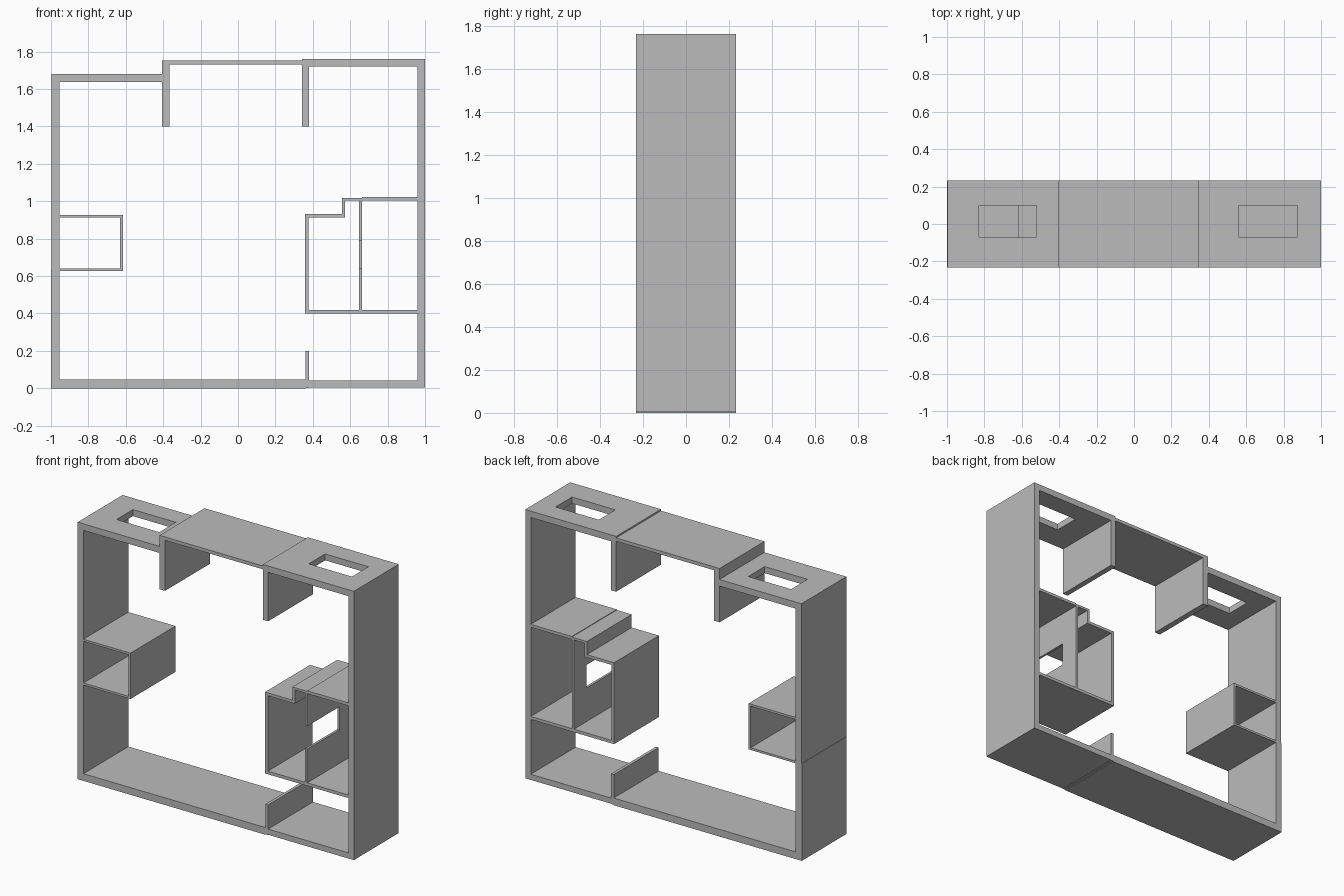
import bpy

cube = bpy.data.objects.get("Cube")
if cube:
    bpy.data.objects.remove(cube, do_unlink=True)

GREY = (0.5, 0.5, 0.5, 1.0)
HALF = 0.232  # half depth shared by every panel

mat = bpy.data.materials.new("plain grey")
mat.use_nodes = True
mat.diffuse_color = GREY
mat.node_tree.nodes["Principled BSDF"].inputs["Base Color"].default_value = GREY


def panel(name, x0, x1, z0, z1, y0=-HALF, y1=HALF):
    """Axis-aligned board given by its front outline."""
    bpy.ops.mesh.primitive_cube_add(size=1)
    ob = bpy.context.object
    ob.name = name
    for v in ob.data.vertices:
        v.co.x = x1 if v.co.x > 0 else x0
        v.co.y = y1 if v.co.y > 0 else y0
        v.co.z = z1 if v.co.z > 0 else z0
    ob.data.materials.append(mat)
    return ob


def cut(target, *box):
    """Cut a rectangular opening with a hidden helper box."""
    helper = panel(target.name + "_cutter", *box)
    mod = target.modifiers.new("opening", "BOOLEAN")
    mod.operation = "DIFFERENCE"
    mod.solver = "EXACT"
    mod.object = helper
    bpy.context.view_layer.objects.active = target
    bpy.ops.object.modifier_apply(modifier=mod.name)
    bpy.data.objects.remove(helper, do_unlink=True)


# Outer frame
panel("right_wall_lower", -1, -0.955, 0.045, 0.635)
panel("right_wall_upper", -0.997, -0.955, 0.635, 1.637)
panel("left_wall", 0.96, 1, 0.04, 1.72)
panel("main_floor", -1, 0.36, 0, 0.047)
panel("side_floor", 0.38, 1, 0.005, 0.042)
panel("floor_divider", 0.36, 0.38, 0.003, 0.2)

# Roof boards with rectangular hatches
right_roof = panel("right_roof", -0.997, -0.405, 1.637, 1.68)
cut(right_roof, -0.83, -0.52, 1.5, 1.8, -0.07, 0.1)
left_roof = panel("left_roof", 0.343, 1, 1.72, 1.762)
cut(left_roof, 0.56, 0.873, 1.6, 1.9, -0.07, 0.1)
panel("middle_roof", -0.365, 0.343, 1.73, 1.752)
panel("right_roof_drop", -0.405, -0.365, 1.4, 1.752)
panel("left_roof_drop", 0.343, 0.38, 1.4, 1.72)

# Small box on the right wall
panel("small_box_top", -0.955, -0.615, 0.912, 0.926)
panel("small_box_bottom", -0.955, -0.615, 0.626, 0.64)
panel("small_box_side", -0.63, -0.615, 0.64, 0.912)

# Large stepped box on the left wall
panel("large_box_bottom", 0.358, 0.96, 0.4, 0.42)
panel("large_box_side", 0.358, 0.378, 0.42, 0.913)
panel("large_box_low_top", 0.358, 0.555, 0.913, 0.932)
panel("large_box_step", 0.555, 0.573, 0.913, 1.018)
panel("large_box_middle_top", 0.573, 0.648, 1.003, 1.018)
panel("large_box_high_top", 0.663, 0.96, 1.003, 1.022)

# Inner divider, notched open at the front
divider = panel("large_box_divider", 0.648, 0.663, 0.42, 1.018)
cut(divider, 0.6, 0.7, 0.64, 0.79, -0.4, 0.1)
